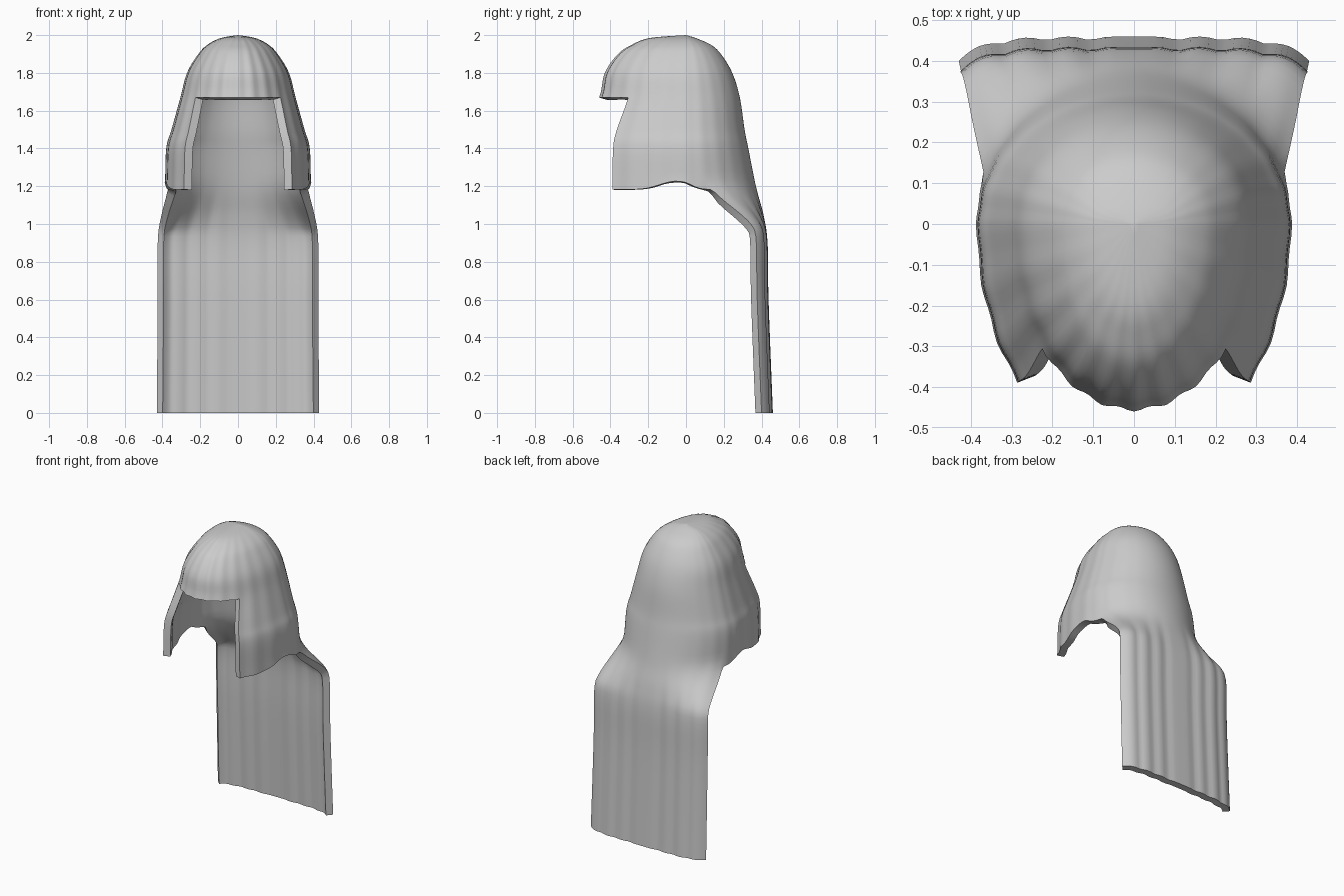
import bpy, bmesh
from math import sin, cos, pi, radians, exp

cube = bpy.data.objects.get("Cube")
if cube:
    bpy.data.objects.remove(cube, do_unlink=True)

STEP = 3            # degrees between columns
CAPE_EDGE = 72      # columns up to here run down to the floor
FACE_EDGE = 132     # columns beyond here stop at the brow
BROW, HEM = 5, 8    # key rows where the brow and the side flaps end
SUB = 5             # rows between key rows

# Cross-section keys from crown to floor: height, half width, back, front
KEYS = [
    (2.0, 0, 0, 0), (1.985, .09, .05, .19), (1.95, .16, .13, .285),
    (1.9, .21, .185, .36), (1.8, .27, .245, .43), (1.67, .305, .285, .46),
    (1.5, .352, .31, .55), (1.4, .38, .33, .58), (1.2, .388, .37, .585),
    (1.05, .41, .41, .59), (.9, .425, .432, .59), (.6, .425, .437, .59),
    (0, .43, .46, .59)]


def spline(i, t):
    """Smooth curve through the keys."""
    p = [KEYS[min(max(i + k, 0), len(KEYS) - 1)] for k in (-1, 0, 1, 2)]
    return [b + t / 2 * (c - a + t * (2*a - 5*b + 4*c - d + t * (3*(b - c) + d - a)))
            for a, b, c, d in zip(*p)]


def surface_point(row, deg):
    """Egg-shaped hood section that blends into a flat pleated cape."""
    z, w, back, front = spline(*((row // SUB, (row % SUB) / SUB)))
    side = 1 if deg <= 180 else -1
    deg = deg if side > 0 else 360 - deg
    a = radians(deg)
    fold = 1 + .01 * (cos(24 * a) - 1) * (1 - cos(a)) / 2
    x = w * sin(a) * fold
    y = cos(a) * (back if cos(a) > 0 else front) * fold
    k = min(max((1.25 - z) / .3, 0), 1)
    k = k * k * (3 - 2 * k)
    if deg <= CAPE_EDGE:
        s = sin(a) / sin(radians(CAPE_EDGE))
        pleat = .01 * (abs(sin(4 * pi * s)) - 1) * (s > .1)
        x += k * (w * s - x)
        y += k * (back - .05 * s ** 6 + pleat - y)
    if row == HEM * SUB and deg >= CAPE_EDGE:
        z = 1.182 + .045 * exp(-((deg - 95) / 12) ** 2)
    return side * x, y, z


# Hood with side flaps and a long back cape
bm = bmesh.new()
cols = 360 // STEP
crown = bm.verts.new((0, 0, 2))
grid = {}


def vert(row, col):
    col %= cols
    if (row, col) not in grid:
        grid[row, col] = bm.verts.new(surface_point(row, col * STEP))
    return grid[row, col]


for row in range(1, (len(KEYS) - 1) * SUB):
    for col in range(cols):
        deg = (col + .5) * STEP
        deg = min(deg, 360 - deg)
        if row == 1:
            bm.faces.new((crown, vert(1, col + 1), vert(1, col)))
        if row >= BROW * SUB and deg > FACE_EDGE:
            continue
        if row >= HEM * SUB and deg > CAPE_EDGE:
            continue
        bm.faces.new((vert(row, col), vert(row, col + 1),
                      vert(row + 1, col + 1), vert(row + 1, col)))

mesh = bpy.data.meshes.new("hood_and_cape")
bm.to_mesh(mesh)
bm.free()
hood = bpy.data.objects.new("hood_and_cape", mesh)
bpy.context.collection.objects.link(hood)

cloth = bpy.data.materials.new("light_grey_cloth")
cloth.use_nodes = True
grey = (.6, .6, .6, 1)
cloth.diffuse_color = grey
cloth.node_tree.nodes["Principled BSDF"].inputs["Base Color"].default_value = grey
mesh.materials.append(cloth)

# Cloth thickness, grown inwards
thick = hood.modifiers.new("thickness", 'SOLIDIFY')
thick.thickness = .045
thick.offset = -1

bpy.ops.object.select_all(action='DESELECT')
hood.select_set(True)
bpy.context.view_layer.objects.active = hood
bpy.ops.object.modifier_apply(modifier="thickness")
bpy.ops.object.shade_smooth_by_angle(angle=radians(40))
